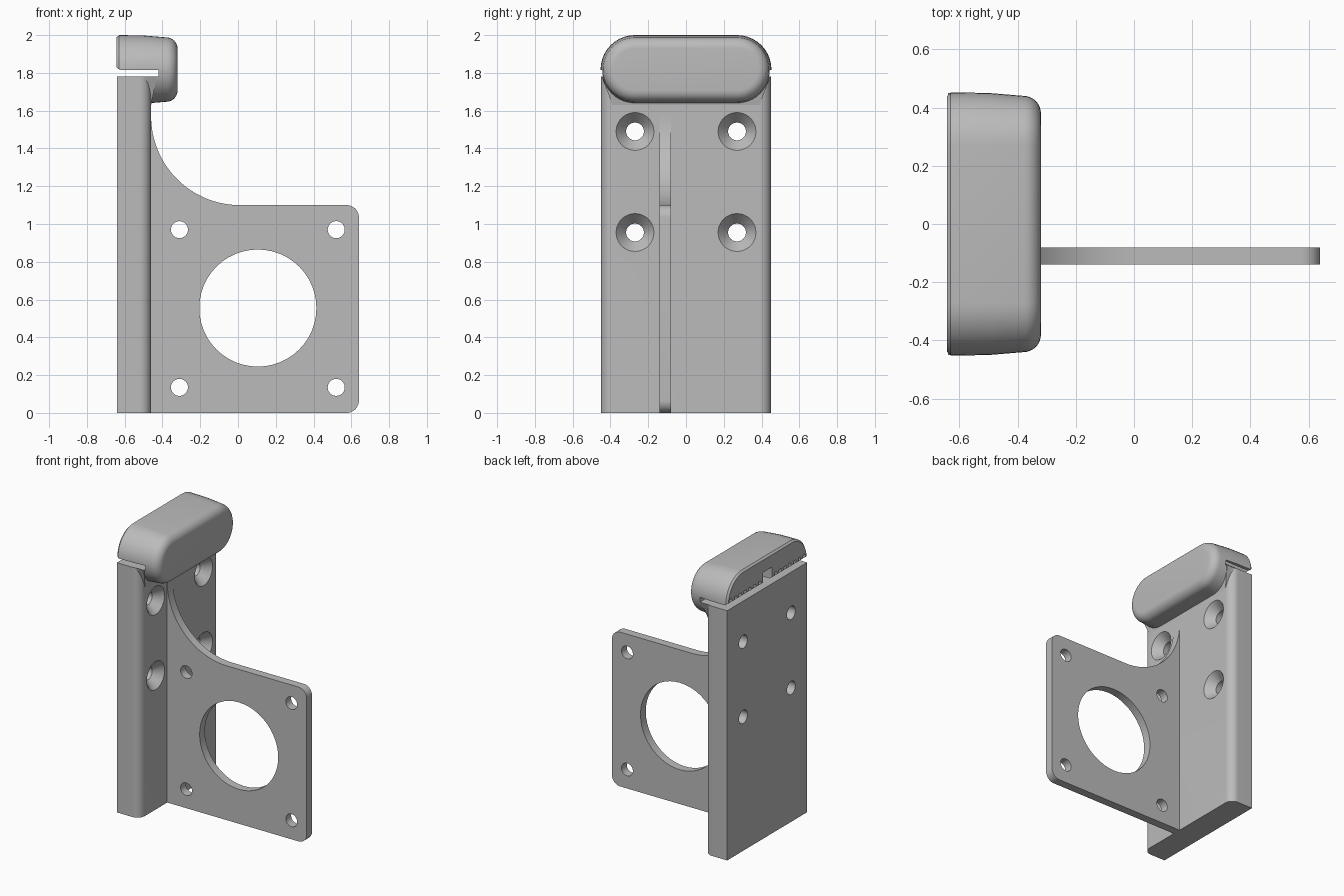
import bpy, bmesh
from math import pi, sin, cos
from mathutils import Matrix, Vector

cube = bpy.data.objects.get("Cube")
if cube:
    bpy.data.objects.remove(cube, do_unlink=True)

grey = bpy.data.materials.new("plain grey")
grey.use_nodes = True
colour = (0.5, 0.5, 0.5, 1)
grey.diffuse_color = colour
grey.node_tree.nodes["Principled BSDF"].inputs["Base Color"].default_value = colour


def arc(cx, cy, r, start, end, steps=12):
    angles = [start + (end - start) * i / steps for i in range(steps + 1)]
    return [(cx + r * cos(a), cy + r * sin(a)) for a in angles]


def loft(name, rings):
    """Skin a list of closed rings of equal length and cap both ends."""
    bm = bmesh.new()
    loops = [[bm.verts.new(p) for p in ring] for ring in rings]
    n = len(loops[0])
    for a, b in zip(loops, loops[1:]):
        for i in range(n):
            j = (i + 1) % n
            bm.faces.new((a[i], a[j], b[j], b[i]))
    bm.faces.new(loops[0][::-1])
    bm.faces.new(loops[-1])
    bmesh.ops.recalc_face_normals(bm, faces=bm.faces)
    mesh = bpy.data.meshes.new(name)
    bm.to_mesh(mesh)
    bm.free()
    mesh.materials.append(grey)
    obj = bpy.data.objects.new(name, mesh)
    bpy.context.collection.objects.link(obj)
    return obj


def prism_y(name, profile, y0, y1):
    return loft(name, [[(x, y, z) for x, z in profile] for y in (y0, y1)])


def box(name, x0, x1, y0, y1, z0, z1):
    return prism_y(name, [(x0, z0), (x1, z0), (x1, z1), (x0, z1)], y0, y1)


def turned(name, centre, axis, stations):
    """Round cutter from (distance, radius) stations along the x or y axis."""
    rings = []
    for d, r in stations:
        ring = []
        for u, v in arc(0, 0, r, 0, 2 * pi, 48)[:-1]:
            offset = (d, u, v) if axis == "x" else (u, d, v)
            ring.append(Vector(centre) + Vector(offset))
        rings.append(ring)
    return loft(name, rings)


def cut(obj, cutters):
    bpy.context.view_layer.objects.active = obj
    for cutter in cutters:
        cutter.hide_render = True
        mod = obj.modifiers.new("cut", "BOOLEAN")
        mod.operation, mod.solver, mod.object = "DIFFERENCE", "EXACT", cutter
        bpy.ops.object.modifier_apply(modifier=mod.name)
        bpy.data.objects.remove(cutter, do_unlink=True)


# Upright bar with rounded front corners
r = 0.06
section = [(-0.64, -0.45)] + arc(-0.46 - r, -0.45 + r, r, -pi / 2, 0)
section += arc(-0.46 - r, 0.45 - r, r, 0, pi / 2) + [(-0.64, 0.45)]
upright = loft("upright_bar", [[(x, y, z) for x, y in section] for z in (0, 1.78)])

# Countersunk screw holes
cut(upright, [turned("screw_cutter", (-0.46, y, z), "x",
                     [(-0.3, 0.047), (-0.06, 0.047), (0, 0.1), (0.1, 0.1)])
              for y in (-0.27, 0.27) for z in (0.955, 1.49)])

# Flat mounting plate with a curved gusset
c = 0.065
outline = [(-0.5, 0)] + arc(0.64 - c, c, c, -pi / 2, 0)
outline += arc(0.64 - c, 1.1 - c, c, 0, pi / 2)
outline += arc(0.01, 1.57, 0.47, -pi / 2, -pi, 32) + [(-0.5, 1.57)]
plate = prism_y("mounting_plate", outline, -0.14, -0.08)
through = [(-0.1, 1), (0.1, 1)]
holes = [(x, z, 0.045) for x in (-0.31, 0.52) for z in (0.135, 0.97)]
holes.append((0.105, 0.555, 0.31))
cut(plate, [turned("hole_cutter", (x, -0.11, z), "y", [(d, s * rad) for d, s in through])
            for x, z, rad in holes])

# Rounded clamp head: a stadium section, softened at the front
stations = [(-0.643, 0.012), (-0.63, 0), (-0.5, 0.002), (-0.38, 0.012)]
stations += [(-0.38 + 0.06 * sin(a), 0.012 + 0.06 * (1 - cos(a)))
             for a in [pi / 2 * i / 8 for i in range(1, 9)]]
rings = []
for x, inset in stations:
    rad = 0.1825 - inset
    ring = arc(0.27, 1.8175, rad, -pi / 2, pi / 2, 20)
    ring += arc(-0.27, 1.8175, rad, pi / 2, 3 * pi / 2, 20)
    rings.append([(x, y, z) for y, z in ring])
head = loft("clamp_head", rings)

# Belt slot, centre notch and row of tooth grooves
slot = prism_y("slot_cutter", [(-0.7, 1.5), (-0.5, 1.5), (-0.5, 1.78), (-0.42, 1.78),
                               (-0.42, 1.815), (-0.625, 1.815), (-0.645, 1.83),
                               (-0.7, 1.83)], -0.6, 0.6)
notch = box("notch_cutter", -0.7, -0.42, -0.05, 0.05, 1.79, 1.9)
pitch = 0.054
grooves = [box("groove_cutter", -0.7, -0.42, s * y - 0.014, s * y + 0.014, 1.79, 1.85)
           for s in (-1, 1) for y in [0.09 + pitch * i for i in range(7)]]
cut(head, [slot, notch] + grooves)

# Blend between the bar's rounded corners and the head
levels = [(1.63, 0.39, -0.46), (1.78, 0.445, -0.43)]
neck = loft("neck_blend", [[(-0.56, -y, z), (x, -y, z), (x, y, z), (-0.56, y, z)]
                           for z, y, x in levels])

# Smooth shading with sharp edges kept
bpy.ops.object.select_all(action="DESELECT")
for obj in (upright, plate, head, neck):
    obj.select_set(True)
bpy.context.view_layer.objects.active = head
bpy.ops.object.shade_smooth_by_angle(angle=pi / 6)
